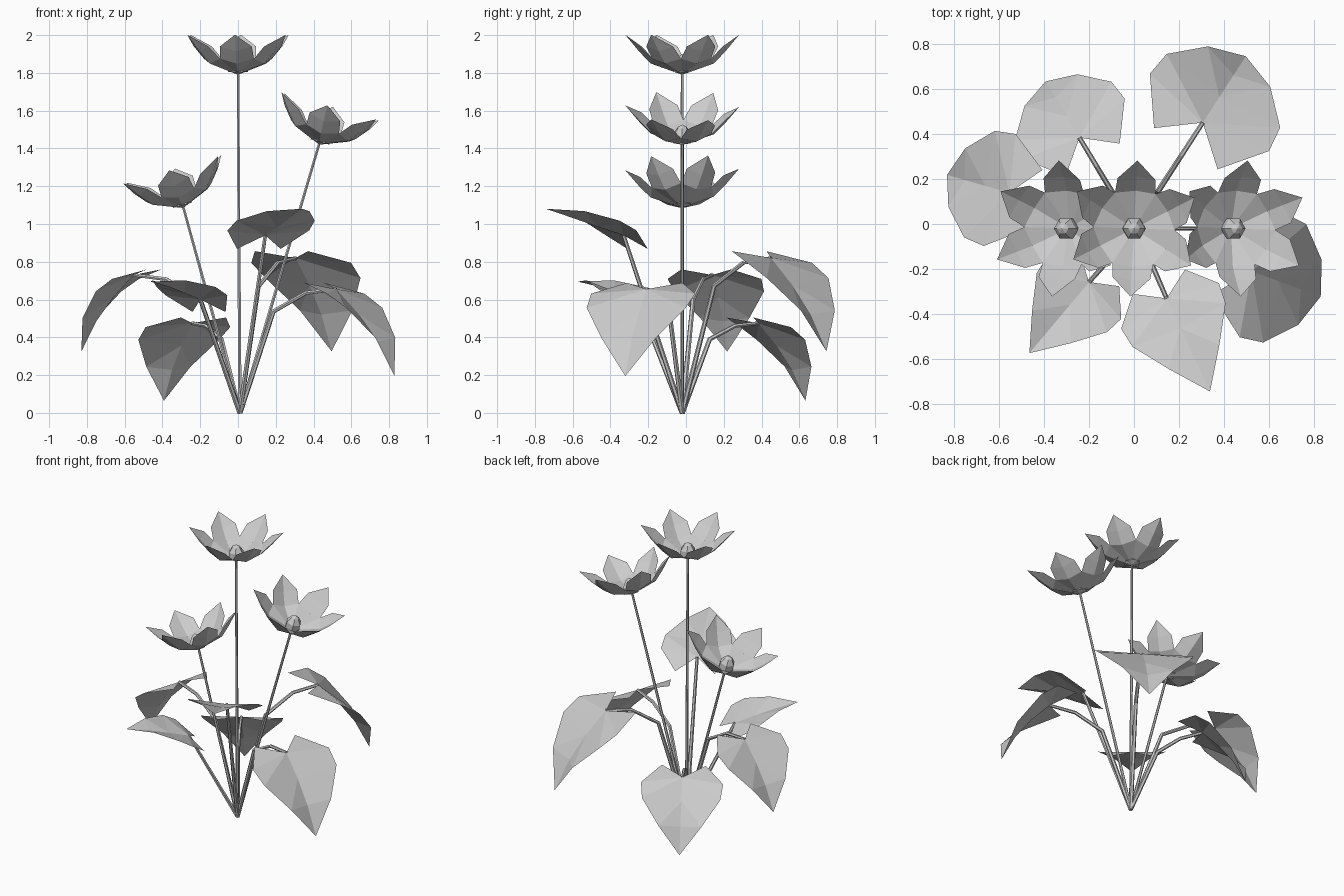
import bpy, bmesh
from math import sin, cos, radians
from mathutils import Vector, Matrix

cube = bpy.data.objects.get("Cube")
if cube:
    bpy.data.objects.remove(cube, do_unlink=True)

grey = bpy.data.materials.new("plain_grey")
grey.use_nodes = True
COLOUR = (0.6, 0.6, 0.6, 1)
grey.diffuse_color = COLOUR
grey.node_tree.nodes["Principled BSDF"].inputs["Base Color"].default_value = COLOUR

ROOT = Vector((0.01, -0.02, 0))


def add_mesh(name, bm, matrix=Matrix()):
    bmesh.ops.recalc_face_normals(bm, faces=bm.faces)
    mesh = bpy.data.meshes.new(name)
    bm.to_mesh(mesh)
    bm.free()
    mesh.materials.append(grey)
    obj = bpy.data.objects.new(name, mesh)
    obj.matrix_world = matrix
    bpy.context.collection.objects.link(obj)
    return obj


def add_stem(name, points, radius):
    curve = bpy.data.curves.new(name, "CURVE")
    curve.dimensions = "3D"
    curve.bevel_depth = radius
    curve.bevel_resolution = 1
    curve.use_fill_caps = True
    spline = curve.splines.new("POLY")
    spline.points.add(len(points) - 1)
    spline.use_smooth = False
    for i, p in enumerate(points):
        spline.points[i].co = (*p, 1)
        spline.points[i].radius = 1.15 - 0.3 * i / (len(points) - 1)
    curve.materials.append(grey)
    obj = bpy.data.objects.new(name, curve)
    bpy.context.collection.objects.link(obj)


def polar(r, degrees, z):
    return Vector((r * cos(radians(degrees)), r * sin(radians(degrees)), z))


# Flower: shallow bowl, six creased pointed petals, faceted button, stem
def add_flower(name, x, z, tilt):
    place = Matrix.Translation((x, ROOT.y, z)) @ Matrix.Rotation(radians(tilt), 4, "Y")
    bm = bmesh.new()
    centre = bm.verts.new((0, 0, 0))
    notch = [bm.verts.new(polar(0.18, 60 * i - 2, 0.085)) for i in range(6)]
    for i in range(6):
        a = 60 * i + 27
        n0, n1 = notch[i], notch[(i + 1) % 6]
        base = bm.verts.new(polar(0.168, a, 0.06))
        mid = bm.verts.new(polar(0.23, a, 0.125))
        e0 = bm.verts.new(polar(0.235, a - 21, 0.15))
        e1 = bm.verts.new(polar(0.235, a + 21, 0.15))
        tip = bm.verts.new(polar(0.302, a, 0.212))
        for face in ((centre, n0, base), (centre, base, n1), (n0, e0, mid, base),
                     (base, mid, e1, n1), (e0, tip, mid), (mid, tip, e1)):
            bm.faces.new(face)
    add_mesh(name + "_petals", bm, place)

    bm = bmesh.new()
    rings = [[bm.verts.new(polar(r, 60 * i, h)) for i in range(6)]
             for r, h in ((0.052, 0.015), (0.05, 0.06), (0.026, 0.095))]
    top = bm.verts.new((0, 0, 0.11))
    for i in range(6):
        j = (i + 1) % 6
        for low, high in zip(rings, rings[1:]):
            bm.faces.new((low[i], low[j], high[j], high[i]))
        bm.faces.new((rings[-1][i], rings[-1][j], top))
    add_mesh(name + "_button", bm, place)
    add_stem(name + "_stem", [ROOT, Vector((x, ROOT.y, z + 0.005))], 0.009)


# Heart-shaped leaf bent along its length, with a lowered centre crease
def add_leaf(name, reach, heading, z, size, pitch, curl, bent_stem):
    out = polar(1, heading, 0)
    side = Vector((-out.y, out.x, 0))
    start = Vector((0, ROOT.y, z)) + out * reach

    def spot(u, w, drop=0):
        # walk along the bent midline to distance u
        s, h, steps = 0, 0, 20
        for i in range(steps):
            a = radians(pitch - curl * u * (i + 0.5) / steps)
            s += cos(a) * u / steps
            h += sin(a) * u / steps
        a = radians(pitch - curl * u)
        s, h = s + drop * sin(a), h - drop * cos(a)
        return start + size * (out * s + side * w + Vector((0, 0, h)))

    bm = bmesh.new()
    joint = bm.verts.new(spot(0, 0))
    crease = [bm.verts.new(spot(0.2, 0, 0.05)), bm.verts.new(spot(0.415, 0, 0.05))]
    tip = bm.verts.new(spot(0.64, 0))
    for s in (-1, 1):
        lobe, wide, waist, taper = [bm.verts.new(spot(u, s * w)) for u, w in
                                    ((-0.143, 0.168), (0.06, 0.315), (0.2, 0.3), (0.415, 0.165))]
        for face in ((joint, lobe, wide), (joint, wide, waist), (joint, waist, crease[0]),
                     (crease[0], waist, taper), (crease[0], taper, crease[1]),
                     (crease[1], taper, tip)):
            bm.faces.new(face)
    add_mesh(name, bm)

    path = [ROOT]
    if bent_stem:
        for f, g in ((0.36, 0.82), (0.69, 0.97)):
            path.append(Vector((0, ROOT.y, z * g)) + out * reach * f)
    add_stem(name + "_stem", path + [start], 0.012)


add_flower("middle_flower", 0, 1.79, 0)
add_flower("left_flower", 0.43, 1.42, 16)
add_flower("right_flower", -0.29, 1.085, -16)

# Drooping leaves on arched stems
add_leaf("back_left_leaf", 0.56, 57, 0.82, 1.0, -22, 102, True)
add_leaf("back_right_leaf", 0.47, 121, 0.475, 0.83, -22, 102, True)
add_leaf("right_leaf", 0.575, 164, 0.73, 0.82, -22, 102, True)
add_leaf("left_leaf", 0.555, -20, 0.655, 0.93, -22, 102, True)
# Raised leaves on straight stems
add_leaf("front_leaf", 0.342, -65, 0.94, 0.76, 37, 62, False)
add_leaf("front_right_leaf", 0.31, 230, 0.6, 0.68, 37, 75, False)
